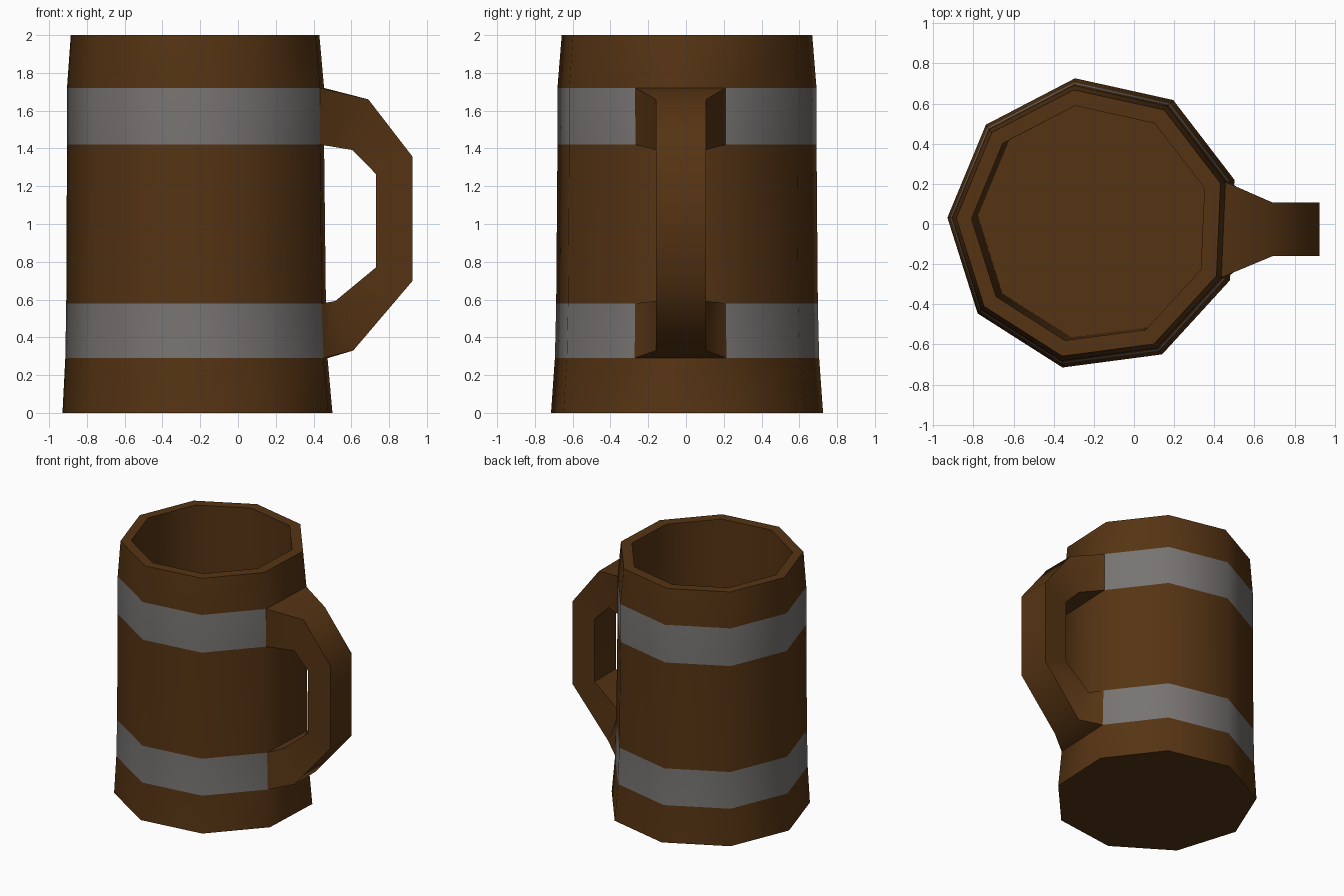
import bpy, bmesh, math

if "Cube" in bpy.data.objects:
    bpy.data.objects.remove(bpy.data.objects["Cube"])

SIDES = 9
START = math.radians(-22.5)   # face 0 points along +x, towards the handle


def material(name, rgb):
    m = bpy.data.materials.new(name)
    m.diffuse_color = (*rgb, 1)
    m.use_nodes = True
    m.node_tree.nodes["Principled BSDF"].inputs["Base Color"].default_value = m.diffuse_color
    return m


wood = material("brown wood", (0.092, 0.034, 0.0065))
metal = material("grey metal", (0.185, 0.175, 0.168))


def ring_points(cx, cy, r, z):
    return [(cx + r * math.cos(START + i * math.tau / SIDES),
             cy + r * math.sin(START + i * math.tau / SIDES), z) for i in range(SIDES)]


def finish(bm, name, mats):
    bmesh.ops.recalc_face_normals(bm, faces=bm.faces)
    me = bpy.data.meshes.new(name)
    bm.to_mesh(me)
    bm.free()
    for m in mats:
        me.materials.append(m)
    ob = bpy.data.objects.new(name, me)
    bpy.context.collection.objects.link(ob)
    bpy.ops.object.select_all(action='DESELECT')
    ob.select_set(True)
    bpy.context.view_layer.objects.active = ob
    bpy.ops.object.shade_smooth_by_angle(angle=math.radians(50))
    return ob


# Mug body: outside rings going up, then the rim, then the inside going down
PROFILE = [  # centre x, centre y, radius, z
    (-0.198, 0, 0.732, 0.0), (-0.204, 0, 0.711, 0.29), (-0.206, 0, 0.704, 0.58),
    (-0.209, 0, 0.697, 1.42), (-0.209, 0, 0.697, 1.72), (-0.212, 0, 0.674, 2.0),
    (-0.216, 0, 0.594, 2.0), (-0.185, 0.015, 0.594, 0.2)]
BANDS = (1, 3)   # profile sections that are metal bands
points = [ring_points(*p) for p in PROFILE]

bm = bmesh.new()
rings = [[bm.verts.new(p) for p in ring] for ring in points]
for s in range(len(rings) - 1):
    for i in range(SIDES):
        if s in BANDS and i == 0:
            continue   # the handle grows out of this opening
        j = (i + 1) % SIDES
        f = bm.faces.new((rings[s][i], rings[s][j], rings[s + 1][j], rings[s + 1][i]))
        f.material_index = 1 if s in BANDS else 0
bm.faces.new(rings[0])
bm.faces.new(rings[-1])
finish(bm, "mug_body", [wood, metal])

# Handle: swept from the upper band opening to the lower one
Y0, Y1 = -0.16, 0.107
PATH = [  # outer x, z, inner x, z
    (0.69, 1.66, 0.605, 1.392), (0.925, 1.355, 0.73, 1.265),
    (0.925, 0.70, 0.73, 0.77), (0.61, 0.33, 0.515, 0.592)]
sections = [(points[4][0], points[4][1], points[3][1], points[3][0])]
sections += [((xo, Y0, zo), (xo, Y1, zo), (xi, Y1, zi), (xi, Y0, zi))
             for xo, zo, xi, zi in PATH]
sections += [(points[1][0], points[1][1], points[2][1], points[2][0])]

bm = bmesh.new()
loops = [[bm.verts.new(p) for p in s] for s in sections]
for a, b in zip(loops, loops[1:]):
    for i in range(4):
        j = (i + 1) % 4
        bm.faces.new((a[i], a[j], b[j], b[i]))
bm.faces.new(loops[0])
bm.faces.new(loops[-1])
finish(bm, "handle", [wood])
